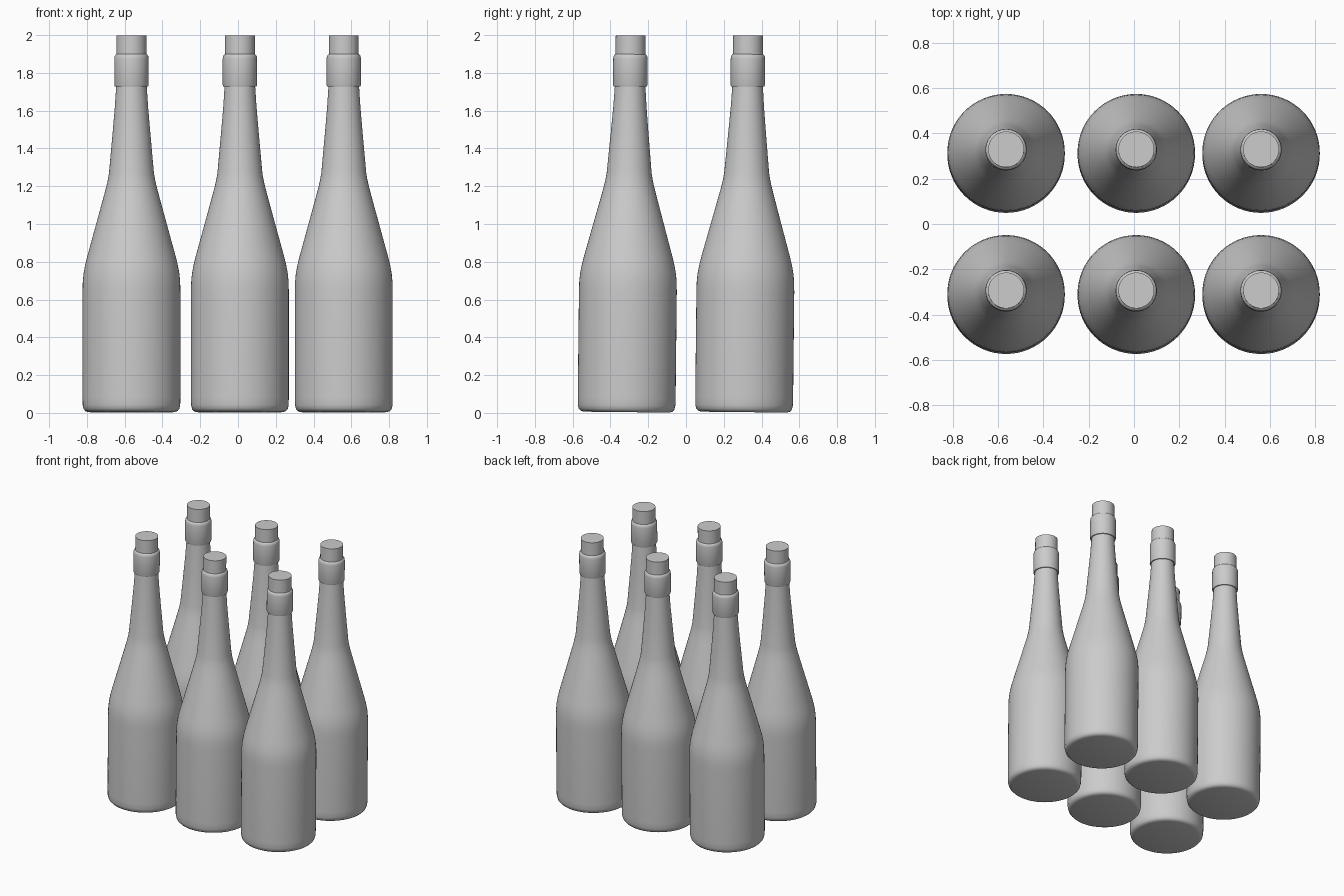
import bpy, bmesh, math

if "Cube" in bpy.data.objects:
    bpy.data.objects.remove(bpy.data.objects["Cube"])

SEGMENTS = 64
TILT = 0.011          # the bottles lean very slightly towards +y
PIVOT_Z = 0.35        # height at which the row positions were measured

# (radius, height) from base to top
BOTTLE_PROFILE = [
    (0, 0.004), (0.228, 0.004), (0.243, 0.009), (0.253, 0.020), (0.258, 0.040),
    (0.259, 0.08), (0.259, 0.64), (0.258, 0.69), (0.254, 0.735), (0.246, 0.78),
    (0.235, 0.825), (0.187, 1.00), (0.146, 1.15), (0.134, 1.195), (0.125, 1.235),
    (0.119, 1.27), (0.100, 1.48), (0.088, 1.62), (0.081, 1.728),
    # collar
    (0.088, 1.728), (0.091, 1.736), (0.091, 1.875), (0.089, 1.888), (0.084, 1.896),
    # lip
    (0.079, 1.899), (0.079, 1.998), (0, 1.998),
]


def lathe(name, profile):
    bm = bmesh.new()
    verts = [bm.verts.new((r, 0, z)) for r, z in profile]
    edges = [bm.edges.new(pair) for pair in zip(verts, verts[1:])]
    bmesh.ops.spin(bm, geom=verts + edges, cent=(0, 0, 0), axis=(0, 0, 1),
                   angle=math.tau, steps=SEGMENTS)
    bmesh.ops.remove_doubles(bm, verts=bm.verts, dist=1e-4)
    bmesh.ops.recalc_face_normals(bm, faces=bm.faces)
    mesh = bpy.data.meshes.new(name)
    bm.to_mesh(mesh)
    bm.free()
    return mesh


# Six bottles sharing one mesh: two rows of three
mesh = lathe("bottle", BOTTLE_PROFILE)
for row, y in (("front", -0.311), ("back", 0.311)):
    for column, x in (("left", -0.564), ("middle", 0.010), ("right", 0.560)):
        bottle = bpy.data.objects.new(f"bottle_{row}_{column}", mesh)
        bottle.location = (x, y - PIVOT_Z * TILT, 0)
        bottle.rotation_euler = (-TILT, 0, 0)
        bpy.context.collection.objects.link(bottle)

# Smooth glass with crisp collar and lip edges
bpy.context.view_layer.objects.active = bottle
bottle.select_set(True)
bpy.ops.object.shade_smooth_by_angle(angle=math.radians(40))
